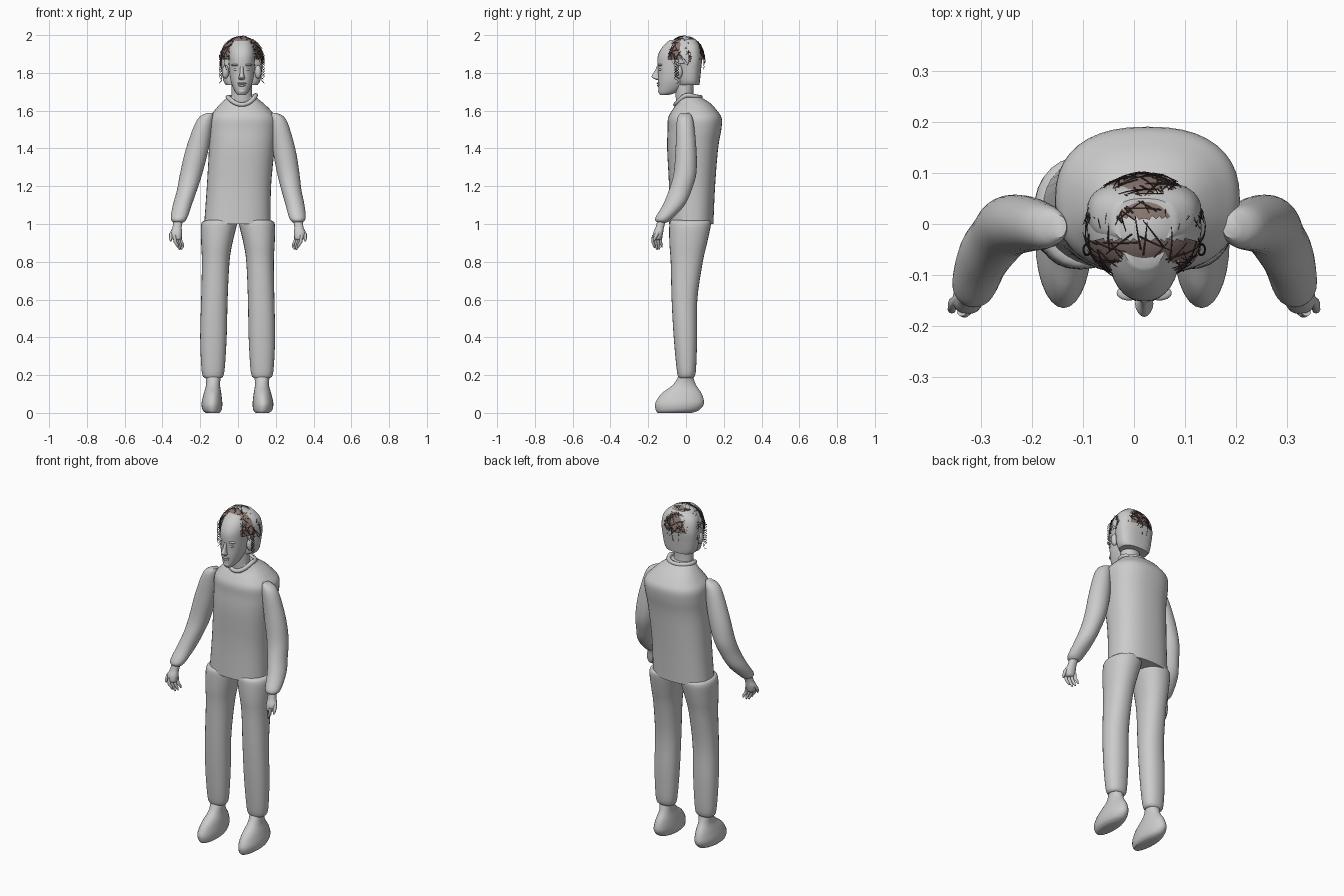
import bpy, bmesh, math, random
from mathutils import Vector

random.seed(4)
old = bpy.data.objects.get("Cube")
if old:
    bpy.data.objects.remove(old, do_unlink=True)


def material(name, rgb):
    m = bpy.data.materials.new(name)
    m.use_nodes = True
    m.diffuse_color = (*rgb, 1)
    m.node_tree.nodes["Principled BSDF"].inputs["Base Color"].default_value = (*rgb, 1)
    return m


GREY = material("plain_grey", (0.6, 0.6, 0.6))
BROWN = material("hair_brown", (0.25, 0.18, 0.16))
DARK = material("strand_dark_brown", (0.06, 0.04, 0.035))


def finish(name, bm, mat):
    bmesh.ops.recalc_face_normals(bm, faces=bm.faces)
    me = bpy.data.meshes.new(name)
    bm.to_mesh(me)
    bm.free()
    ob = bpy.data.objects.new(name, me)
    bpy.context.collection.objects.link(ob)
    me.materials.append(mat)
    bpy.ops.object.select_all(action='DESELECT')
    ob.select_set(True)
    bpy.context.view_layer.objects.active = ob
    bpy.ops.object.shade_smooth_by_angle(angle=math.radians(45))
    return ob


def smooth_rows(rows, steps=4):
    """Spline through rows of (z, cx, cy, rx, ry)."""
    out = []
    for i in range(len(rows) - 1):
        a, b, c, d = (rows[max(i - 1, 0)], rows[i], rows[i + 1],
                      rows[min(i + 2, len(rows) - 1)])
        for s in range(steps):
            t = s / steps
            out.append([q + 0.5 * t * (r - p + t * (2 * p - 5 * q + 4 * r - w
                        + t * (3 * (q - r) + w - p)))
                        for p, q, r, w in zip(a, b, c, d)])
    return out + [list(rows[-1])]


def loft(name, rows, power=2.0, segs=28, mat=GREY):
    """Skin stacked rounded sections and cap both ends."""
    bm = bmesh.new()
    rings = []
    for z, cx, cy, rx, ry in smooth_rows(rows):
        ring = []
        for k in range(segs):
            a = math.tau * k / segs
            c, s = math.cos(a), math.sin(a)
            x = math.copysign(abs(c) ** (2 / power), c)
            y = math.copysign(abs(s) ** (2 / power), s)
            ring.append(bm.verts.new((cx + rx * x, cy + ry * y, z)))
        rings.append(ring)
    for a, b in zip(rings, rings[1:]):
        for k in range(segs):
            n = (k + 1) % segs
            bm.faces.new((a[k], a[n], b[n], b[k]))
    bm.faces.new(rings[0])
    bm.faces.new(rings[-1])
    return finish(name, bm, mat)


def ellipsoid(name, centre, size, mat=GREY, segs=20, drop=None):
    bm = bmesh.new()
    bmesh.ops.create_uvsphere(bm, u_segments=segs, v_segments=segs // 2, radius=1)
    for v in bm.verts:
        v.co = Vector(centre) + Vector([c * s for c, s in zip(v.co, size)])
    if drop:
        gone = [f for f in bm.faces if drop(f.calc_center_median())]
        bmesh.ops.delete(bm, geom=gone, context='FACES')
    return finish(name, bm, mat)


def tubes(name, paths, depth, mat=GREY, cyclic=False):
    """Round tubes; every path point is (x, y, z, relative radius)."""
    cu = bpy.data.curves.new(name, 'CURVE')
    cu.dimensions = '3D'
    cu.bevel_depth = depth
    cu.bevel_resolution = 0 if mat == DARK else 2
    cu.use_fill_caps = True
    for path in paths:
        sp = cu.splines.new('POLY')
        sp.points.add(len(path) - 1)
        for p, (x, y, z, r) in zip(sp.points, path):
            p.co, p.radius = (x, y, z, 1), r
        sp.use_cyclic_u = cyclic
        sp.use_smooth = True
    cu.materials.append(mat)
    ob = bpy.data.objects.new(name, cu)
    bpy.context.collection.objects.link(ob)


# Torso with broad shoulders, and a raised collar
loft("torso", [(1.0, -.003, .027, .176, .118), (1.2, .005, .032, .17, .122),
               (1.4, .02, .035, .174, .135), (1.5, .025, .045, .18, .142),
               (1.56, .027, .047, .178, .142), (1.6, .025, .045, .15, .12),
               (1.64, .022, .04, .112, .088), (1.675, .02, .015, .07, .058)], 2.4, 40)
collar = []
for k in range(32):
    a = math.tau * k / 32
    front = max(0, -math.sin(a))
    collar.append((.02 + .074 * math.cos(a), .01 + .066 * math.sin(a),
                   1.672 - .04 * front ** 2 + .01 * max(0, math.cos(a)) ** 6, 1))
tubes("collar", [collar], .012, cyclic=True)

# Limbs, given for the right side and mirrored to the left
ARM = [(1.588, -.148, -.005, .016, .022), (1.55, -.175, -.005, .043, .043),
       (1.4, -.215, 0, .06, .055), (1.27, -.247, -.005, .059, .06),
       (1.18, -.27, -.03, .053, .06), (1.1, -.295, -.065, .05, .058),
       (1.03, -.313, -.118, .043, .045), (1.008, -.315, -.125, .026, .026)]
LEG = [(1.02, -.09, .022, .08, .1), (1.0, -.1, .022, .095, .11),
       (.9, -.112, .012, .083, .1), (.8, -.118, .004, .073, .085),
       (.6, -.125, -.008, .07, .068), (.4, -.13, -.003, .07, .062),
       (.22, -.132, .002, .06, .05), (.185, -.132, 0, .045, .038)]
FOOT = [(0, -.135, -.06, .035, .09), (.015, -.137, -.045, .05, .115),
        (.05, -.138, -.034, .055, .129), (.1, -.135, -.024, .047, .108),
        (.15, -.132, -.008, .037, .06), (.205, -.132, 0, .042, .034)]
HAND = [(1.03, -.315, -.125, .026, .024), (.985, -.322, -.138, .024, .022),
        (.955, -.326, -.147, .03, .026), (.925, -.325, -.152, .026, .024),
        (.915, -.324, -.152, .018, .016)]


def side_rows(rows, side, shift=0.0):
    if side < 0:
        return rows
    return [(z, -x + shift * (z - 1), y, rx, ry) for z, x, y, rx, ry in rows]


for side, word in ((-1, "right"), (1, "left")):
    loft(word + "_arm", side_rows(ARM, side, .07))
    loft(word + "_leg", side_rows(LEG, side, .006), 2.2)
    loft(word + "_foot", side_rows(FOOT, side, .006))
    loft(word + "_hand", side_rows(HAND, side), 2.3, 16)
    fingers = []
    for k in range(4):
        x, y = .338 - .01 * k, -.172 + .013 * k
        drop = .012 * abs(k - 1.4)
        fingers.append([(side * x, y, .94, 1), (side * (x - .006), y - .003, .905, 1),
                        (side * (x - .016), y + .003, .872 + drop, .85),
                        (side * (x - .02), y + .006, .858 + drop, .4)])
    fingers.append([(side * .338, -.14, .975, 1.1), (side * .355, -.155, .945, 1.1),
                    (side * .357, -.168, .92, .9), (side * .355, -.171, .908, .4)])
    tubes(word + "_fingers", fingers, .009)

# Neck, face and wide back of the head
CX = .02
loft("neck", [(1.62, CX, .0, .06, .05), (1.68, CX, -.008, .055, .047),
              (1.77, CX, -.01, .055, .05)])
loft("face", [(1.683, CX, -.115, .02, .022), (1.7, CX, -.095, .036, .05),
              (1.75, CX, -.07, .057, .078), (1.8, CX, -.062, .066, .086),
              (1.86, CX, -.05, .07, .102), (1.9, CX, -.04, .072, .106),
              (1.94, CX, -.03, .066, .093), (1.975, CX, -.025, .045, .06)], 2.2, 32)
loft("back_of_head", [(1.737, CX, .018, .085, .053), (1.76, CX, .018, .098, .056),
                      (1.82, CX, .02, .108, .06), (1.88, CX, .022, .112, .063),
                      (1.94, CX, .015, .1, .06), (1.98, CX, .005, .06, .045)], 2.6, 32)

# Facial features
loft("nose", [(1.763, CX, -.146, .012, .012), (1.772, CX, -.156, .018, .019),
              (1.782, CX, -.16, .014, .022), (1.81, CX, -.15, .009, .016),
              (1.835, CX, -.142, .009, .012)], 2, 16)
ellipsoid("upper_lip", (CX, -.143, 1.745), (.024, .012, .006))
ellipsoid("lower_lip", (CX, -.141, 1.734), (.021, .012, .007))
ellipsoid("chin", (CX, -.128, 1.703), (.024, .02, .017))
for side, word in ((-1, "right"), (1, "left")):
    ellipsoid(word + "_eye", (CX + side * .029, -.132, 1.818), (.015, .012, .008))
    ellipsoid(word + "_brow", (CX + side * .03, -.135, 1.842), (.024, .015, .007))
    ellipsoid(word + "_ear", (CX + side * .086, -.038, 1.805), (.018, .02, .036))

# Scalp band showing between the front and back hair
DOME = Vector((CX, -.008, 1.87))
SIZE = Vector((.116, .106, .126))
ellipsoid("scalp_band", DOME, SIZE * .97, GREY, 40,
          lambda c: not (-.04 < c.y < .03) or c.z < 1.85)


def no_hair(c):
    if c.z < 1.865 or -.03 < c.y < .012:
        return True
    return c.y < 0 and abs(c.x - CX) < .066 and c.z < 1.94


ellipsoid("hair", DOME, SIZE, BROWN, 72, no_hair)

# Loose strands lying over the hair
strands = []
while len(strands) < 150:
    d = Vector([random.gauss(0, 1) for _ in range(3)]).normalized()
    d.z = abs(d.z)
    if no_hair(DOME + d * SIZE):
        continue
    turn = Vector([random.gauss(0, 1) for _ in range(3)]).cross(d).normalized() * .17
    path = []
    for k in range(5):
        q = (d + turn * (k - 1)).normalized()
        p = DOME + q * SIZE * (1.005 + .01 * k * (q.z < .75))
        path.append((p.x, p.y, min(p.z, 1.998), 1 - .15 * k))
    strands.append(path)
tubes("hair_strands", strands, .0017, DARK)

# Curly wisps beside the ears
wisps = []
for side in (-1, 1):
    for k in range(6):
        top = 1.9 - .02 * k
        wisps.append([(CX + side * (.112 + .008 * math.sin(t * 1.3 + k)),
                       -.05 + .012 * math.cos(t * 1.3 + k), top - .008 * t, 1)
                      for t in range(8)])
tubes("side_wisps", wisps, .0014, DARK)
